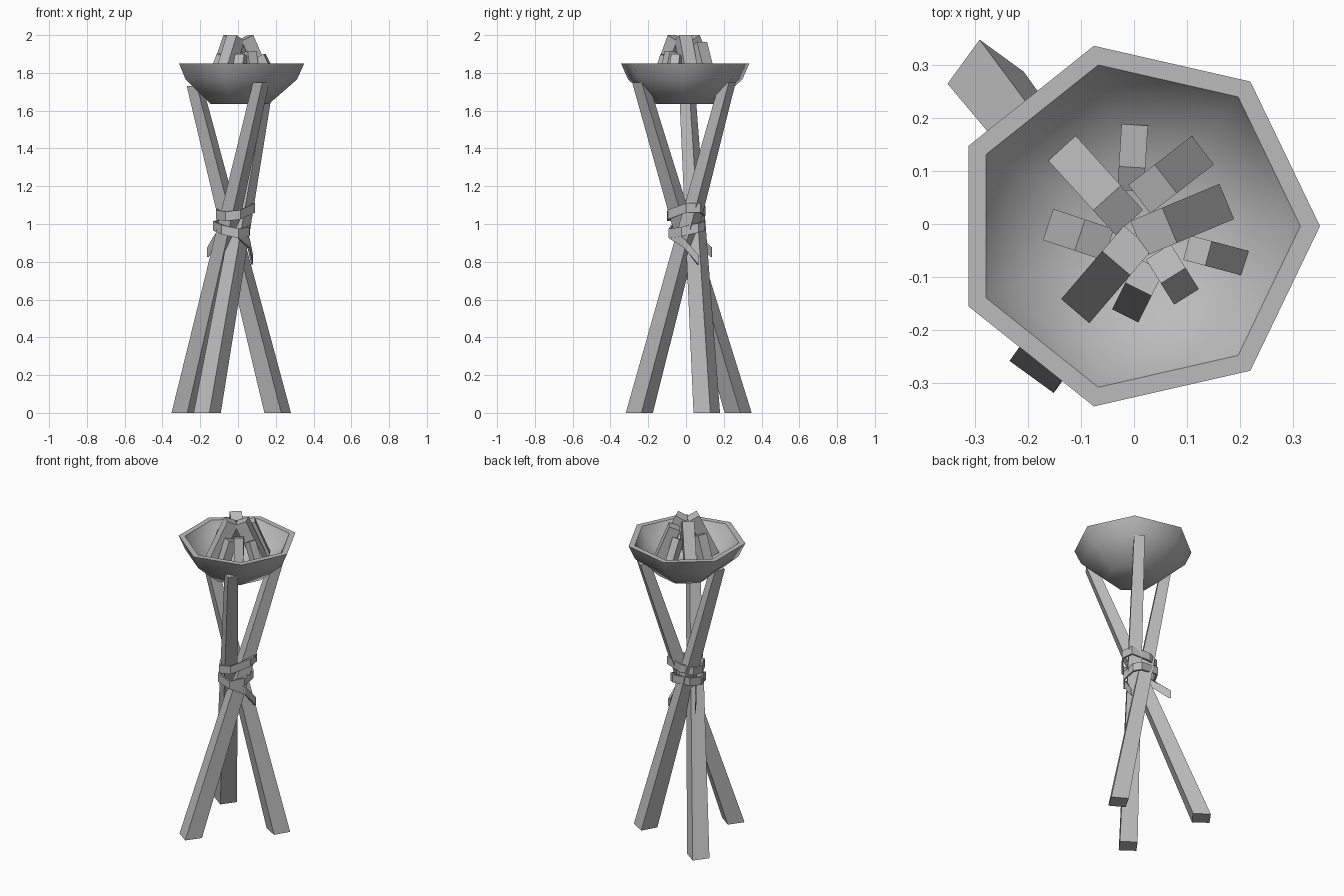
import bpy, bmesh
from math import sin, cos, pi, radians
from mathutils import Vector, Matrix

cube = bpy.data.objects.get("Cube")
if cube:
    bpy.data.objects.remove(cube, do_unlink=True)

GREY = (0.5, 0.5, 0.5, 1)
grey = bpy.data.materials.new("plain_grey")
grey.use_nodes = True
grey.diffuse_color = GREY
grey.node_tree.nodes["Principled BSDF"].inputs["Base Color"].default_value = GREY


def finish(name, bm):
    bmesh.ops.recalc_face_normals(bm, faces=bm.faces)
    mesh = bpy.data.meshes.new(name)
    bm.to_mesh(mesh)
    bm.free()
    mesh.materials.append(grey)
    obj = bpy.data.objects.new(name, mesh)
    bpy.context.collection.objects.link(obj)
    return obj


def bridge(bm, rings, closed=False):
    """Skin a list of equal vertex rings; cap the ends unless closed."""
    pairs = list(zip(rings, rings[1:]))
    if closed:
        pairs.append((rings[-1], rings[0]))
    else:
        bm.faces.new(rings[0])
        bm.faces.new(rings[-1])
    for a, b in pairs:
        for i in range(len(a)):
            j = (i + 1) % len(a)
            bm.faces.new((a[i], a[j], b[j], b[i]))


def beam(name, start, end, w0, w1, yaw=None):
    """Square beam; with a yaw its ends are level, otherwise cut square."""
    start, end = Vector(start), Vector(end)
    if yaw is None:
        turn = (end - start).to_track_quat("Z", "Y").to_matrix()
    else:
        turn = Matrix.Rotation(radians(yaw), 3, "Z")
    bm = bmesh.new()
    rings = []
    for centre, w in ((start, w0), (end, w1)):
        rings.append([bm.verts.new(centre + turn @ Vector((sx * w / 2, sy * w / 2, 0)))
                      for sx, sy in ((-1, -1), (1, -1), (1, 1), (-1, 1))])
    bridge(bm, rings)
    return finish(name, bm)


def strap(name, points, closed=False, width=0.05, thick=0.012):
    """Flat upright band following the points around the bundle."""
    bm = bmesh.new()
    rings = []
    for p in map(Vector, points):
        out = Vector((p.x + 0.02, p.y, 0)).normalized() * thick
        up = Vector((0, 0, width / 2))
        rings.append([bm.verts.new(v) for v in (p - up, p + out - up, p + out + up, p + up)])
    bridge(bm, rings, closed)
    return finish(name, bm)


# Three crossed tapering legs
beam("leg_back_right", (-0.28, 0.276, 0), (0.122, -0.242, 1.75), 0.103, 0.062, 54)
beam("leg_front_right", (-0.163, -0.247, 0), (0.146, 0.22, 1.75), 0.103, 0.062, 54)
beam("leg_left", (0.21, 0.11, 0), (-0.229, 0.005, 1.73), 0.103, 0.062, 60)

# Seven-sided bowl: outer skin, rim and hollow
profile = [(0.16, 1.634), (0.31, 1.765), (0.349, 1.851),
           (0.312, 1.851), (0.27, 1.78), (0.14, 1.69)]
bm = bmesh.new()
rings = [[bm.verts.new((0.002 + r * cos(2 * pi * k / 7), -0.004 + r * sin(2 * pi * k / 7), z))
          for k in range(7)] for r, z in profile]
bridge(bm, rings)
bowl = finish("bowl", bm)
bpy.ops.object.select_all(action="DESELECT")
bowl.select_set(True)
bpy.context.view_layer.objects.active = bowl
bpy.ops.object.shade_smooth_by_angle(angle=radians(60))

# Firewood stacked in the bowl: base x, y, top x, y, z, width
sticks = [
    (-0.115, 0.12, -0.03, 0.026, 1.985, 0.07),
    (0.145, 0.03, 0.037, -0.015, 1.985, 0.072),
    (-0.09, -0.14, -0.013, -0.05, 1.985, 0.07),
    (0.105, 0.12, 0.035, 0.066, 1.95, 0.068),
    (0.0, 0.165, -0.005, 0.085, 1.89, 0.05),
    (-0.135, -0.01, -0.075, -0.03, 1.89, 0.062),
    (0.195, -0.07, 0.12, -0.05, 1.89, 0.048),
    (0.085, -0.115, 0.06, -0.075, 1.91, 0.055),
    (-0.005, -0.15, 0.02, -0.1, 1.89, 0.055),
]
for i, (bx, by, tx, ty, tz, w) in enumerate(sticks):
    beam(f"firewood_{i + 1}", (bx, by, 1.735), (tx, ty, tz), w, w)

# Two tilted bands lashing the legs together
strap("upper_band", [(-0.06, -0.09, 1.04), (0.01, -0.085, 1.05), (0.078, 0.0, 1.085),
                     (0.07, 0.07, 1.085), (-0.03, 0.09, 1.07), (-0.1, 0.07, 1.06),
                     (-0.105, 0.0, 1.05)], True)
strap("lower_band", [(-0.08, -0.07, 0.97), (0.0, -0.08, 0.95), (0.05, -0.02, 0.96),
                     (0.055, 0.06, 0.98), (0.02, 0.09, 0.99), (-0.09, 0.09, 1.0),
                     (-0.12, 0.03, 0.99)], True)

# Loose strap ends
strap("strap_end_left", [(0.0, -0.08, 0.95), (0.05, -0.01, 0.9), (0.07, 0.06, 0.81)])
strap("strap_end_right", [(-0.08, 0.02, 0.96), (-0.12, 0.07, 0.91), (-0.155, 0.13, 0.85)])
